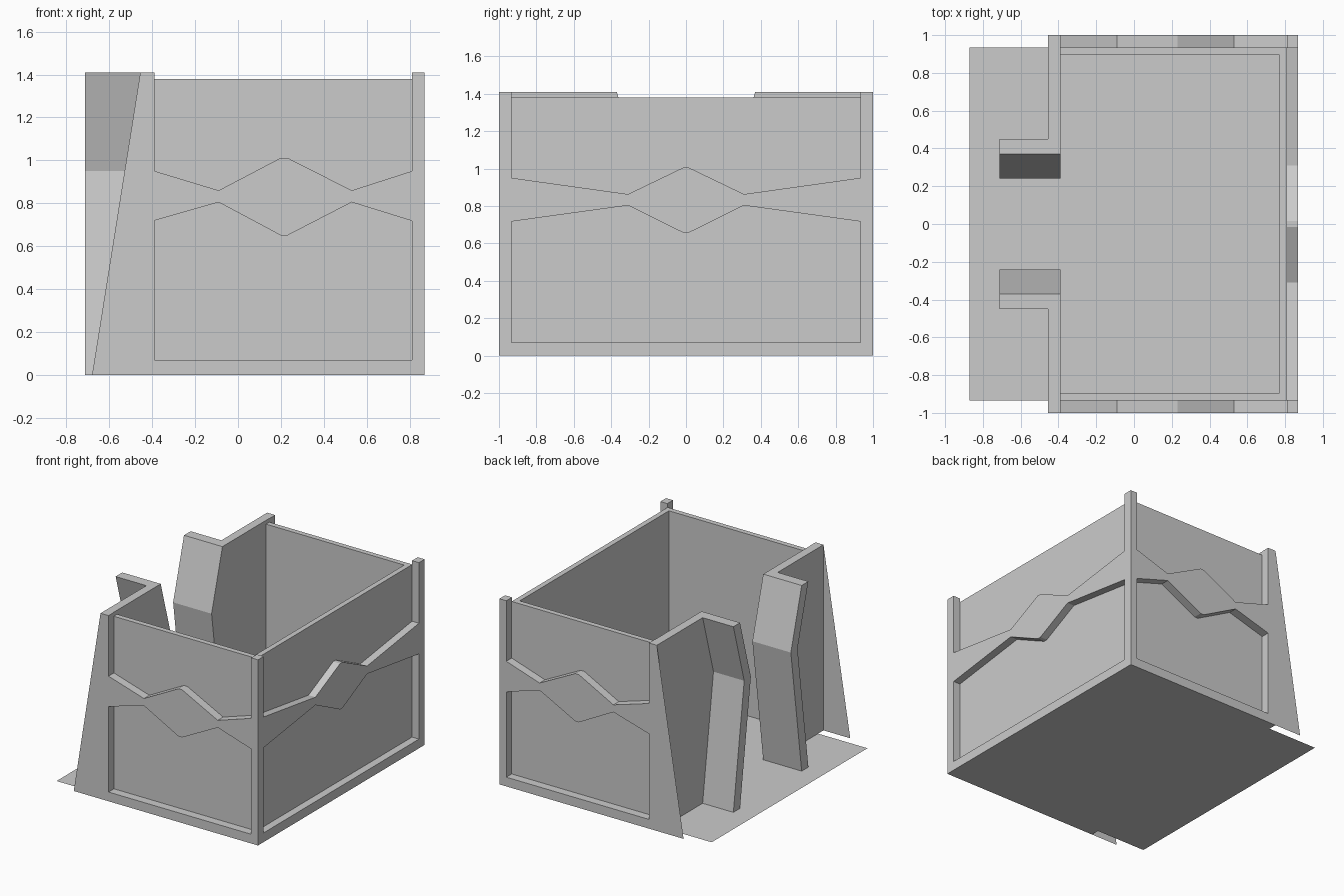
import bpy, bmesh
from mathutils import Vector

if "Cube" in bpy.data.objects:
    bpy.data.objects.remove(bpy.data.objects["Cube"])


def prism(name, pts, axis, lo, hi, mirror=True):
    """Extrude a 2D profile along an axis, then mirror it across y = 0."""
    def place(p, t):
        return {'x': (t, p[0], p[1]), 'y': (p[0], t, p[1]), 'z': (p[0], p[1], t)}[axis]
    bm = bmesh.new()
    face = bm.faces.new([bm.verts.new(place(p, lo)) for p in pts])
    if hi != lo:
        res = bmesh.ops.extrude_face_region(bm, geom=[face], use_keep_orig=True)
        top = [g for g in res['geom'] if isinstance(g, bmesh.types.BMVert)]
        bmesh.ops.translate(bm, verts=top, vec=Vector(place((0, 0), hi - lo)))
    bmesh.ops.recalc_face_normals(bm, faces=bm.faces)
    # open the faces on the mirror plane so both halves weld together
    seam = [f for f in bm.faces if all(abs(v.co.y) < 1e-5 for v in f.verts)]
    bmesh.ops.delete(bm, geom=seam, context='FACES')
    me = bpy.data.meshes.new(name)
    bm.to_mesh(me)
    bm.free()
    ob = bpy.data.objects.new(name, me)
    bpy.context.collection.objects.link(ob)
    if mirror:
        m = ob.modifiers.new("mirror", 'MIRROR')
        m.use_axis = (False, True, False)
        m.use_clip = True
    return ob


# floor sheet
prism("floor", [(-.87, -.935), (.81, -.935), (.81, .935), (-.87, .935)], 'z', 0, 0, False)

# recessed wall panels on front, back and right
prism("wall_panels", [(-.39, -.935), (.81, -.935), (.81, 0), (.77, 0),
                      (.77, -.895), (-.39, -.895)], 'z', 0, 1.38)

# raised frame with zigzag band, front and back
prism("side_frame", [(-.455, 0), (.81, 0), (.81, .07), (-.388, .07), (-.388, .72),
                     (-.09, .805), (.2, .65), (.23, .65), (.53, .805), (.81, .718),
                     (.81, .95), (.53, .86), (.23, 1.012), (.2, 1.012), (-.09, .86),
                     (-.388, .95), (-.388, 1.41), (-.455, 1.41)], 'y', -1, -.935)

# raised frame with zigzag band and corner posts, right end
prism("end_frame", [(-1, 0), (0, 0), (0, .07), (-.932, .07), (-.932, .717), (-.31, .803),
                    (-.015, .657), (0, .657), (0, 1.005), (-.015, 1.005), (-.31, .863),
                    (-.932, .95), (-.932, 1.41), (-1, 1.41)], 'x', .81, .868)

# thin sloping fins beside the entrance
prism("fin", [(-.68, 0), (-.455, 0), (-.455, 1.41)], 'y', -1, -1)

# entrance wall and bent door jambs
prism("entrance_wall", [(-.935, 0), (-.45, 0), (-.32, .95), (-.45, 1.41), (-.935, 1.41)],
      'x', -.455, -.39)
prism("door_jamb", [(-.45, 0), (-.37, 0), (-.24, .95), (-.37, 1.41), (-.45, 1.41),
                    (-.32, .95)], 'x', -.713, -.39)
